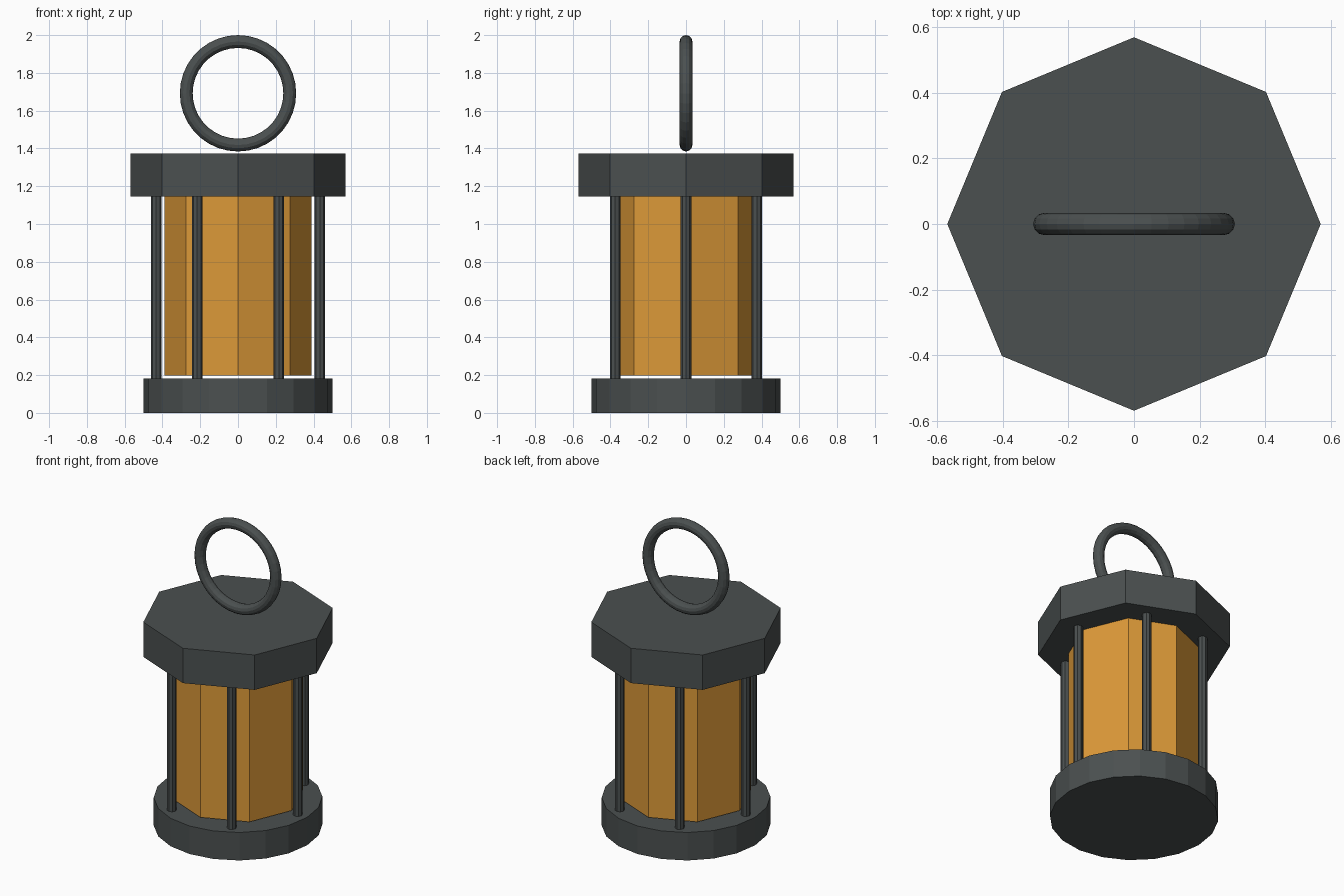
import bpy, math

if "Cube" in bpy.data.objects:
    bpy.data.objects.remove(bpy.data.objects["Cube"])

def material(name, rgb):
    m = bpy.data.materials.new(name)
    m.diffuse_color = (*rgb, 1.0)
    m.use_nodes = True
    m.node_tree.nodes["Principled BSDF"].inputs["Base Color"].default_value = m.diffuse_color
    return m

iron = material("dark iron", (0.07, 0.08, 0.08))
amber = material("amber glass", (0.72, 0.32, 0.04))

def prism(name, sides, radius, z0, z1, mat, x=0.0, y=0.0):
    """Upright prism with a corner on the +x axis."""
    bpy.ops.mesh.primitive_cylinder_add(
        vertices=sides, radius=radius, depth=z1 - z0,
        location=(x, y, (z0 + z1) / 2))
    ob = bpy.context.object
    ob.name = name
    ob.data.materials.append(mat)
    return ob

# Round base, octagonal glass and roof
prism("base", 20, 0.5, 0.0, 0.183, iron)
prism("glass", 8, 0.39, 0.198, 1.145, amber)
prism("roof", 8, 0.57, 1.145, 1.373, iron)

# Six guard rods around the glass
for i in range(6):
    a = math.radians(60 * i)
    prism(f"rod_{i + 1}", 8, 0.028, 0.183, 1.145, iron,
          0.433 * math.cos(a), 0.433 * math.sin(a))

# Carrying ring standing above the roof
bpy.ops.mesh.primitive_torus_add(
    major_radius=0.274, minor_radius=0.034, major_segments=36, minor_segments=12,
    location=(0, 0, 1.692), rotation=(math.pi / 2, 0, 0))
ring = bpy.context.object
ring.name = "ring_handle"
ring.data.materials.append(iron)
